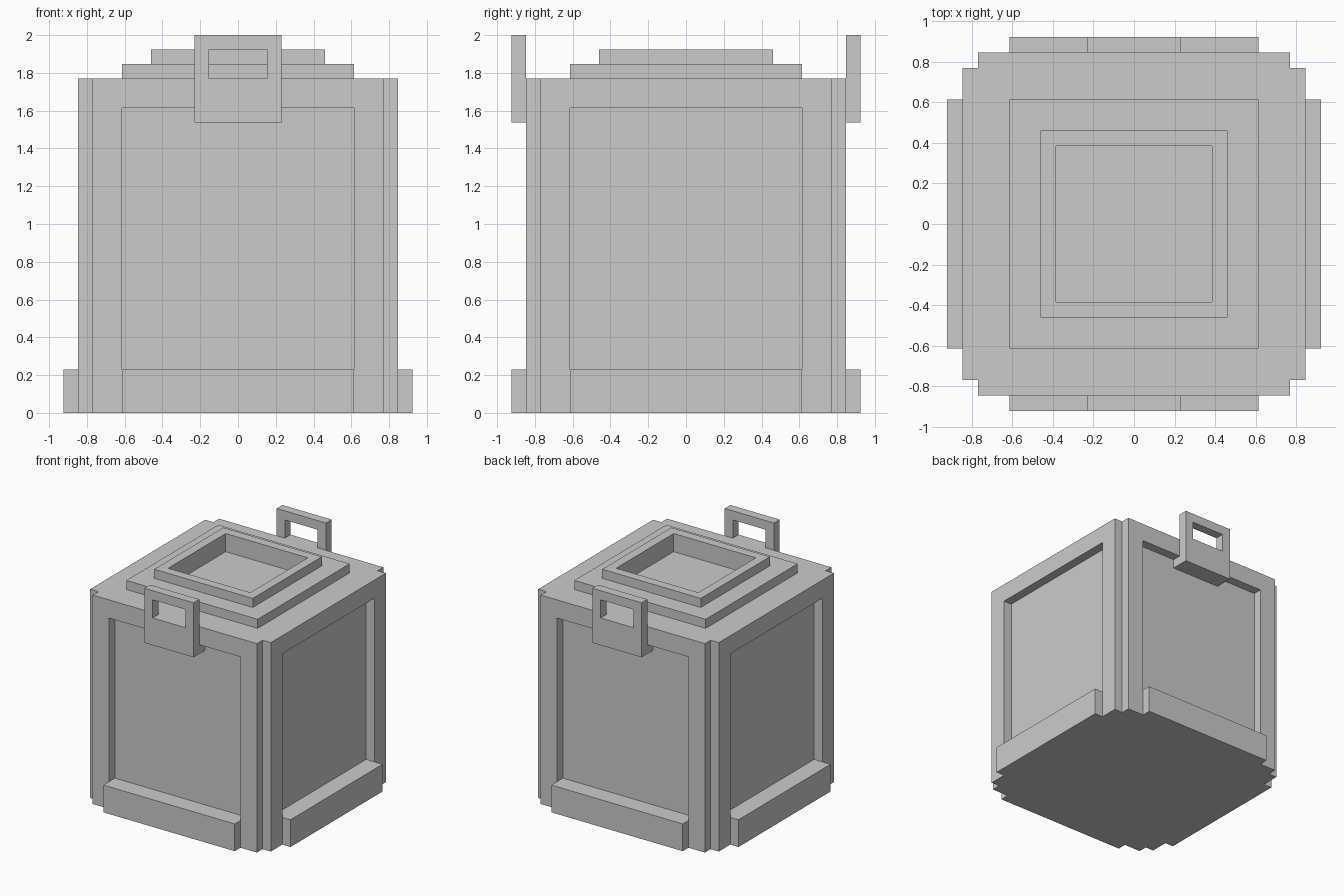
import bpy, bmesh
from mathutils import Matrix, Vector
from math import pi

if "Cube" in bpy.data.objects:
    bpy.data.objects.remove(bpy.data.objects["Cube"])

U = 1 / 13  # grid module: the model is 26 modules tall


def finish(bm, name):
    bmesh.ops.recalc_face_normals(bm, faces=bm.faces)
    bmesh.ops.scale(bm, vec=(U, U, U), verts=bm.verts)
    mesh = bpy.data.meshes.new(name)
    bm.to_mesh(mesh)
    bm.free()
    obj = bpy.data.objects.new(name, mesh)
    bpy.context.collection.objects.link(obj)
    return obj


def prism(name, points, direction):
    """Extrude a closed outline along a direction."""
    bm = bmesh.new()
    face = bm.faces.new([bm.verts.new(p) for p in points])
    ext = bmesh.ops.extrude_face_region(bm, geom=[face], use_keep_orig=True)
    verts = [g for g in ext["geom"] if isinstance(g, bmesh.types.BMVert)]
    bmesh.ops.translate(bm, vec=direction, verts=verts)
    return finish(bm, name)


def boxes(name, lo, hi, turns=(0,)):
    """One box, repeated at quarter turns around z."""
    bm = bmesh.new()
    lo, hi = Vector(lo), Vector(hi)
    for t in turns:
        m = (Matrix.Rotation(t * pi / 2, 4, "Z") @ Matrix.Translation((lo + hi) / 2)
             @ Matrix.Diagonal((*(hi - lo), 1)))
        bmesh.ops.create_cube(bm, size=1, matrix=m)
    return finish(bm, name)


def cut(obj, cutter):
    """Subtract the cutter and remove it."""
    mod = obj.modifiers.new("cut", "BOOLEAN")
    mod.operation, mod.solver, mod.object = "DIFFERENCE", "EXACT", cutter
    cutter.hide_render = True
    bpy.context.view_layer.objects.active = obj
    bpy.ops.object.modifier_apply(modifier=mod.name)
    bpy.data.objects.remove(cutter)


# Crate body with notched corners and a recessed panel on each side
quarter = [(11, -10), (11, 10), (10, 10)]
outline = []
for i in range(4):
    for x, y in quarter:
        for _ in range(i):
            x, y = -y, x
        outline.append((x, y, 0))
body = prism("crate_body", outline, (0, 0, 23))
cut(body, boxes("panel_cutter", (-8, -13, 3), (8, -10, 21), range(4)))

# Skirting boards along the foot of each side
boxes("skirting_boards", (-8, -12, 0), (8, -11, 3), range(4))

# Stepped collar on top with a square well
for name, half, z in (("lid_step", 8, 23), ("lid_rim", 6, 24)):
    step = boxes(name, (-half, -half, z), (half, half, z + 1))
    cut(step, boxes("well_cutter", (-5, -5, 22), (5, 5, 27)))

# Front and back handles, hooked into the panel recess
hook = [(11, 26), (12, 26), (12, 20), (10, 20), (10, 21), (11, 21)]
for name, s in (("front_handle", -1), ("back_handle", 1)):
    handle = prism(name, [(-3, s * y, z) for y, z in hook], (6, 0, 0))
    cut(handle, boxes("grip_cutter", (-2, -14, 23), (2, 14, 25)))
